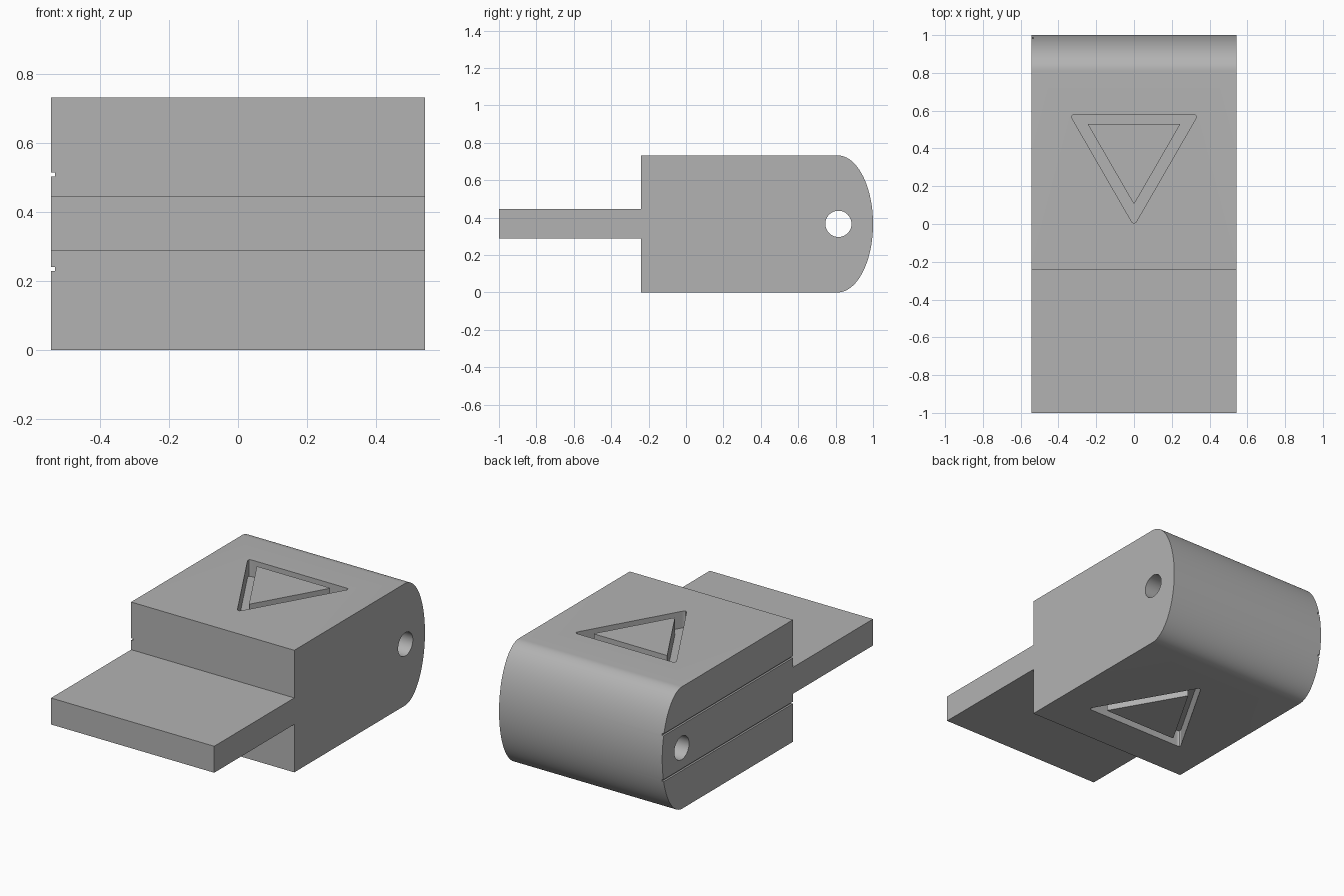
import bpy
import bmesh
import math
from mathutils import Vector

cube = bpy.data.objects.get("Cube")
if cube:
    bpy.data.objects.remove(cube, do_unlink=True)

HALF_W = 0.542
HEIGHT = 0.733
MID = HEIGHT / 2
FRONT = -0.24
CURVE = 0.81

grey = bpy.data.materials.new("plain grey")
grey.use_nodes = True
colour = (0.45, 0.45, 0.45, 1)
grey.diffuse_color = colour
grey.node_tree.nodes["Principled BSDF"].inputs["Base Color"].default_value = colour


def prism(name, outline, sweep):
    """Extrude a closed 3D outline along a vector."""
    bm = bmesh.new()
    face = bm.faces.new([bm.verts.new(p) for p in outline])
    extruded = bmesh.ops.extrude_face_region(bm, geom=[face])["geom"]
    verts = [g for g in extruded if isinstance(g, bmesh.types.BMVert)]
    bmesh.ops.translate(bm, vec=sweep, verts=verts)
    bmesh.ops.recalc_face_normals(bm, faces=bm.faces[:])
    mesh = bpy.data.meshes.new(name)
    bm.to_mesh(mesh)
    bm.free()
    mesh.materials.append(grey)
    obj = bpy.data.objects.new(name, mesh)
    bpy.context.collection.objects.link(obj)
    return obj


def side_prism(name, profile, x0, x1):
    """Sweep a (y, z) profile from x0 to x1."""
    return prism(name, [(x0, y, z) for y, z in profile], (x1 - x0, 0, 0))


def rectangle(y0, y1, z0, z1):
    return [(y0, z0), (y1, z0), (y1, z1), (y0, z1)]


def cut(target, cutter):
    """Subtract the cutter from the target and discard it."""
    cutter.hide_render = True
    mod = target.modifiers.new("cut", "BOOLEAN")
    mod.operation = "DIFFERENCE"
    mod.solver = "EXACT"
    mod.object = cutter
    bpy.ops.object.select_all(action="DESELECT")
    bpy.context.view_layer.objects.active = target
    target.select_set(True)
    bpy.ops.object.modifier_apply(modifier=mod.name)
    bpy.data.objects.remove(cutter, do_unlink=True)


def triangle(half, y_base, y_tip, radius, flip, z):
    """Triangle outline with rounded corners, optionally turned end for end."""
    corners = [Vector(c) for c in ((-half, y_base), (half, y_base), (0, y_tip))]
    points = []
    for i, c in enumerate(corners):
        a = c + (corners[i - 1] - c).normalized() * radius
        b = c + (corners[(i + 1) % 3] - c).normalized() * radius
        for k in range(7):
            t = k / 6
            p = a * (1 - t) ** 2 + c * 2 * t * (1 - t) + b * t * t
            points.append((p.x, 0.582 - p.y if flip else p.y, z))
    return points


# Main body with an elliptical rear end
arc = [(CURVE + (1 - CURVE) * math.cos(a), MID + MID * math.sin(a))
       for a in (math.pi * (k / 48 - 0.5) for k in range(49))]
body = side_prism("body", [(FRONT, 0)] + arc + [(FRONT, HEIGHT)], -HALF_W, HALF_W)

# Cross hole near the rear
circle = [(0.815 + 0.07 * math.cos(a), MID + 0.07 * math.sin(a))
          for a in (math.tau * k / 48 for k in range(48))]
cut(body, side_prism("hole_cutter", circle, -1, 1))

# Two thin seams along the right side
for z in (0.235, 0.51):
    seam = rectangle(-0.5, 1.2, z - 0.006, z + 0.006)
    cut(body, side_prism("seam_cutter", seam, -1, 0.011 - HALF_W))

# Triangular grooves, top and bottom, pointing opposite ways
DEPTH = 0.1
for flip, z0 in ((False, HEIGHT - DEPTH), (True, -0.1)):
    sweep = Vector((0, 0, DEPTH + 0.1))
    ring = prism("groove_cutter", triangle(0.34, 0.58, -0.009, 0.03, flip, z0), sweep)
    core = prism("core_cutter", triangle(0.246, 0.53, 0.104, 0.008, flip, z0 - 0.1),
                 sweep + Vector((0, 0, 0.2)))
    cut(ring, core)
    cut(body, ring)

# Flat connector at the front
connector = side_prism("connector", rectangle(-1, FRONT, 0.288, 0.447), -HALF_W, HALF_W)

# Smooth the curves, keep the edges crisp
bpy.ops.object.select_all(action="DESELECT")
for obj in (body, connector):
    obj.select_set(True)
bpy.context.view_layer.objects.active = body
bpy.ops.object.shade_smooth_by_angle(angle=math.radians(30))
